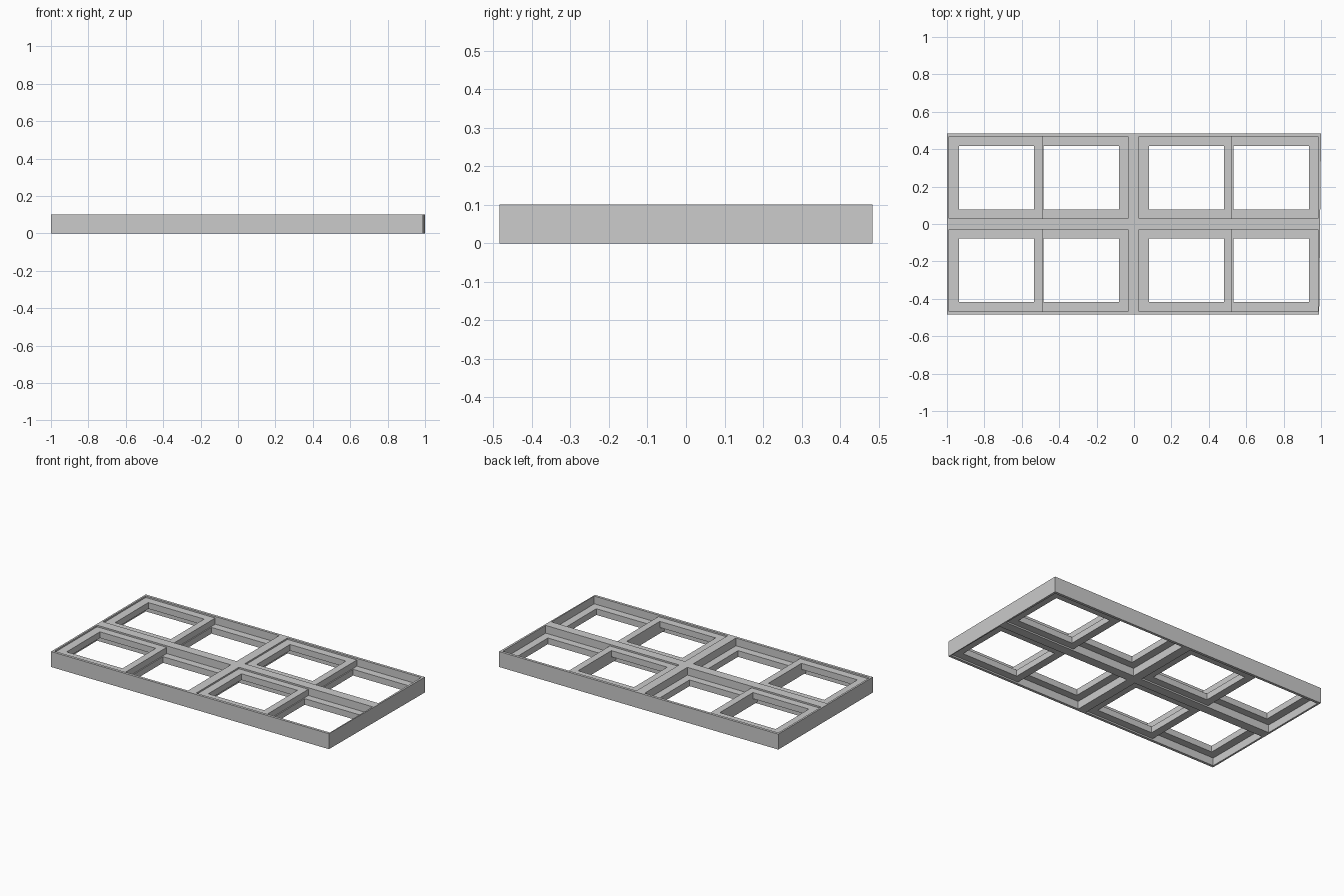
import bpy, bmesh

if "Cube" in bpy.data.objects:
    bpy.data.objects.remove(bpy.data.objects["Cube"])

H = 0.10  # frame depth


def loft_plate(name, outer, holes_x, holes_y, z0, z1):
    """Grid plate with rectangular holes; outer gives the four corner points."""
    xs = [None] + [v for h in holes_x for v in h] + [None]
    ys = [None] + [v for h in holes_y for v in h] + [None]
    (x0, y0), (x1f, _), (x1b, y1), _ = outer
    bm = bmesh.new()
    grid = {}
    for j in range(len(ys)):
        y = y0 if j == 0 else y1 if j == len(ys) - 1 else ys[j]
        for i in range(len(xs)):
            t = (y - y0) / (y1 - y0)
            x = x0 if i == 0 else x1f + (x1b - x1f) * t if i == len(xs) - 1 else xs[i]
            grid[i, j] = bm.verts.new((x, y, z0))
    faces = []
    for i in range(len(xs) - 1):
        for j in range(len(ys) - 1):
            if i % 2 and j % 2:
                continue
            faces.append(bm.faces.new((grid[i, j], grid[i + 1, j],
                                       grid[i + 1, j + 1], grid[i, j + 1])))
    ext = bmesh.ops.extrude_face_region(bm, geom=faces, use_keep_orig=True)
    top = [g for g in ext["geom"] if isinstance(g, bmesh.types.BMVert)]
    bmesh.ops.translate(bm, verts=top, vec=(0, 0, z1 - z0))
    bmesh.ops.recalc_face_normals(bm, faces=bm.faces)
    me = bpy.data.meshes.new(name)
    bm.to_mesh(me)
    bm.free()
    ob = bpy.data.objects.new(name, me)
    bpy.context.collection.objects.link(ob)
    return ob


def sash(name, x, y, hole_x, hole_y, z):
    outer = [(x[0], y[0]), (x[1], y[0]), (x[1], y[1]), (x[0], y[1])]
    return loft_plate(name, outer, [hole_x], [hole_y], *z)


# outer frame with cross bars; the right jamb is very slightly skewed
loft_plate("window_frame",
           [(-1, -0.484), (0.99, -0.484), (1, 0.484), (-1, 0.484)],
           [(-0.988, -0.031), (0.028, 0.985)],
           [(-0.467, -0.03), (0.03, 0.467)], 0, H)

# a pair of overlapping sliding sashes in each opening
UPPER, LOWER = (0.05, 0.09), (0.01, 0.05)
for row, s in (("back", 1), ("front", -1)):
    y = sorted((s * 0.03, s * 0.467))
    hy = sorted((s * 0.078, s * 0.418))
    for side, dx in (("left", 0), ("right", 1.015)):
        sash(f"{row}_{side}_outer_sash", (-0.988 + dx, -0.49 + dx), y,
             (-0.935 + dx, -0.535 + dx), hy, UPPER)
        sash(f"{row}_{side}_inner_sash", (-0.533 + dx, -0.031 + dx), y,
             (-0.483 + dx, -0.08 + dx), hy, LOWER)
